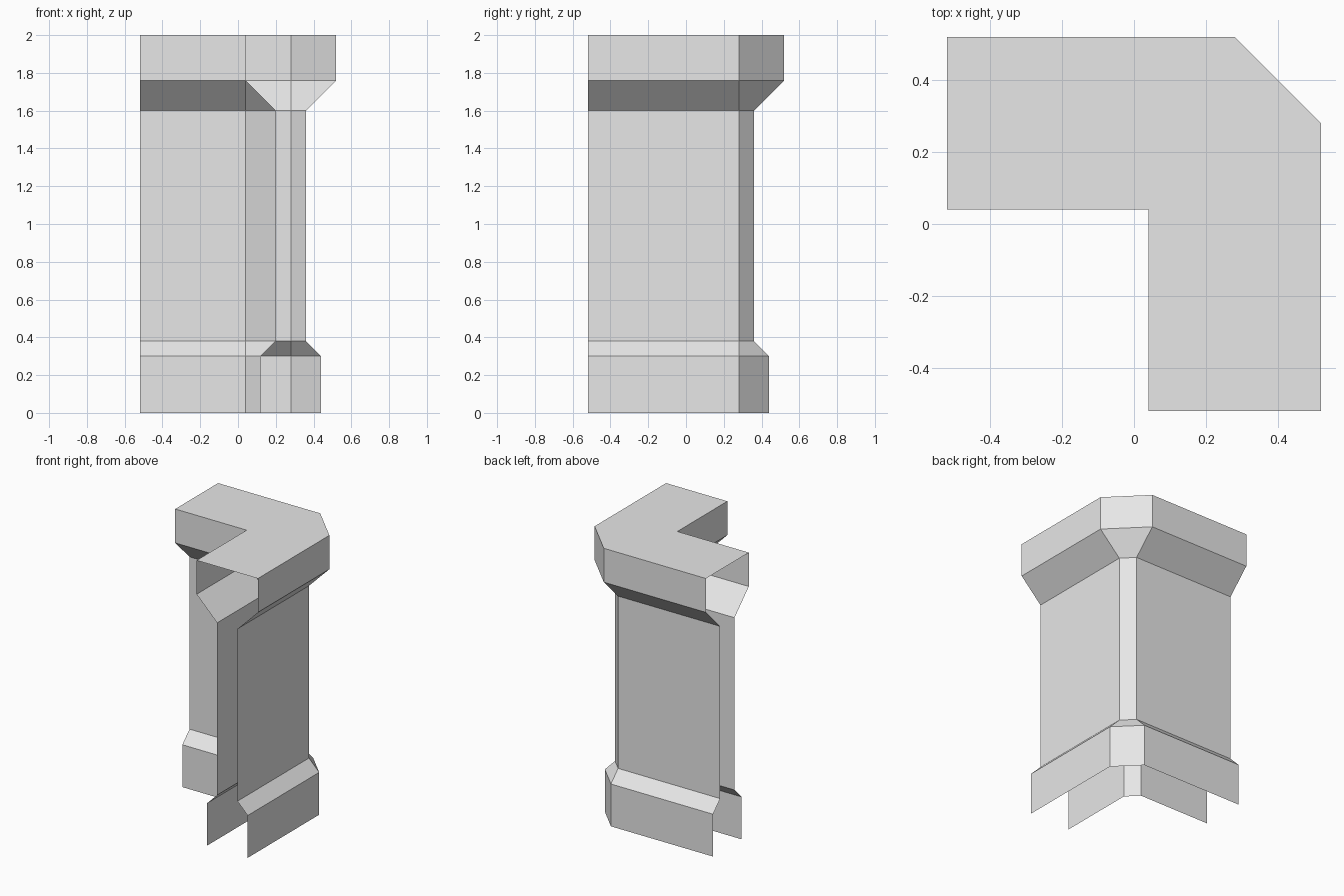
import bpy
import bmesh

if "Cube" in bpy.data.objects:
    bpy.data.objects.remove(bpy.data.objects["Cube"])

# L-shaped corner wall: an open shell (no end faces, no underside) with base and cornice
END = 0.52    # where the two legs stop
MID = 0.28    # centre line of the wall thickness
INNER = 0.04  # where the inside corner chamfer starts

stone = bpy.data.materials.new("light_grey_stone")
stone.diffuse_color = (0.8, 0.8, 0.8, 1.0)
stone.use_nodes = True
stone.node_tree.nodes["Principled BSDF"].inputs["Base Color"].default_value = stone.diffuse_color


def outline(h):
    """Counter-clockwise L outline for half thickness h: outer path, then inner path."""
    o, i = MID + h, MID - h
    outer = [(o, -END), (o, MID), (MID, o), (-END, o)]
    inner = [(-END, i), (INNER, i), (i, INNER), (i, -END)]
    return outer + inner


def make_part(name, levels, top=False):
    """Stack outlines given as (height, half thickness); leg ends stay open."""
    bm = bmesh.new()
    rings = [[bm.verts.new((x, y, z)) for x, y in outline(h)] for z, h in levels]
    for low, high in zip(rings, rings[1:]):
        for k in (0, 1, 2, 4, 5, 6):
            bm.faces.new((low[k], low[k + 1], high[k + 1], high[k]))
    if top:
        bm.faces.new(rings[-1])
    # the inside chamfer shrinks to a sharp corner at the cornice
    bmesh.ops.remove_doubles(bm, verts=bm.verts[:], dist=0.0001)
    bmesh.ops.dissolve_degenerate(bm, edges=bm.edges[:], dist=0.0001)
    mesh = bpy.data.meshes.new(name)
    bm.to_mesh(mesh)
    bm.free()
    mesh.materials.append(stone)
    obj = bpy.data.objects.new(name, mesh)
    bpy.context.collection.objects.link(obj)
    return obj


# Plinth with sloped shoulder
make_part("base", [(0.0, 0.16), (0.3, 0.16), (0.38, 0.08)])
# Thin wall
make_part("wall", [(0.38, 0.08), (1.6, 0.08)])
# Flared cornice with flat top
make_part("cornice", [(1.6, 0.08), (1.76, 0.24), (2.0, 0.24)], top=True)
